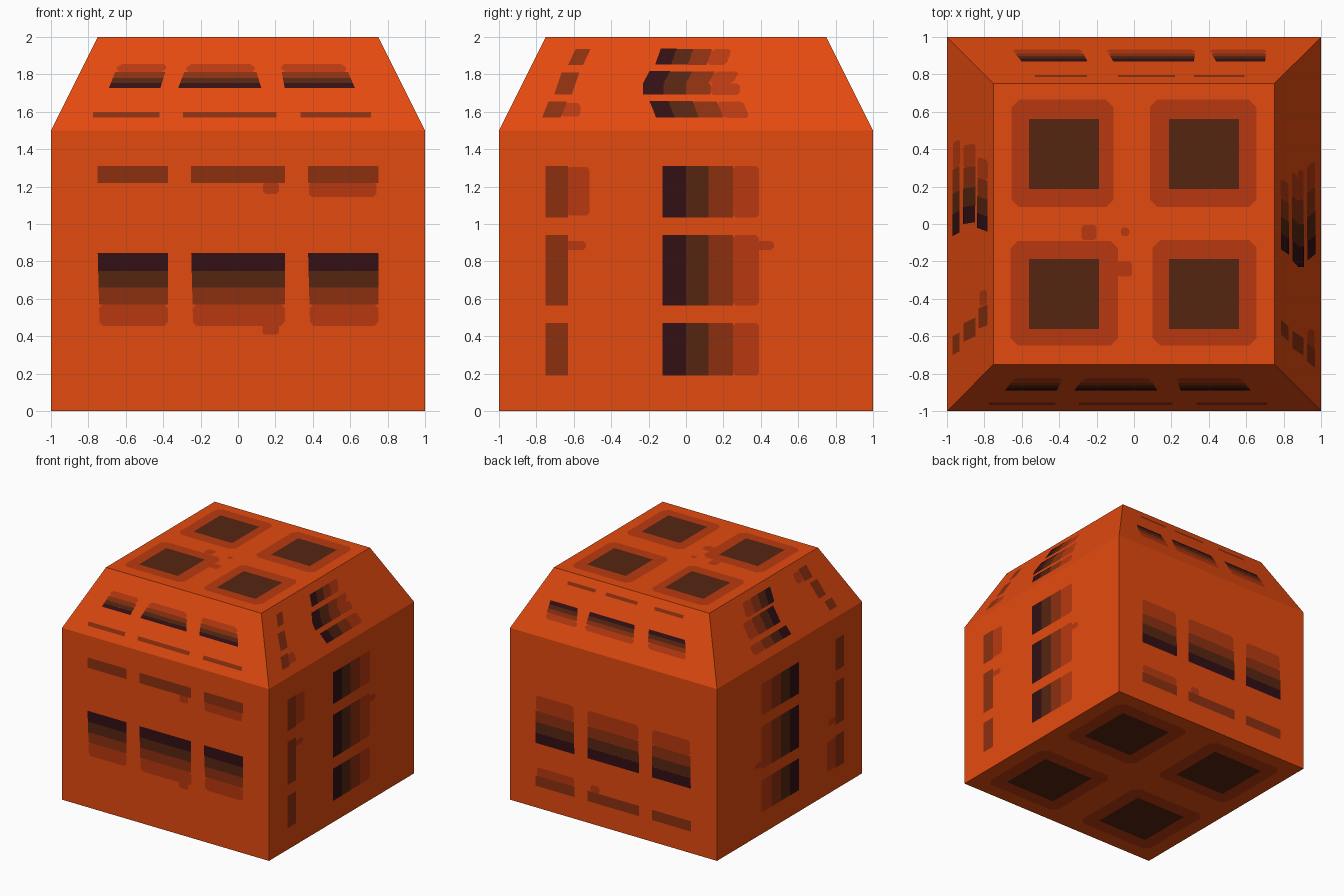
import bpy, bmesh
from mathutils import Vector

if "Cube" in bpy.data.objects:
    bpy.data.objects.remove(bpy.data.objects["Cube"])


def srgb(r, g, b):
    f = lambda c: c / 12.92 if c <= 0.04045 else ((c + 0.055) / 1.055) ** 2.4
    return tuple(f(c / 255) for c in (r, g, b)) + (1,)


def material(name, rgb):
    m = bpy.data.materials.new(name)
    m.diffuse_color = srgb(*rgb)
    m.use_nodes = True
    m.node_tree.nodes["Principled BSDF"].inputs["Base Color"].default_value = m.diffuse_color
    return m


ORANGE = material("orange", (228, 74, 15))
# stripe shades, darkest first
SHADES = [material("near black", (50, 16, 20)), material("dark brown", (86, 37, 16)),
          material("brown", (140, 48, 16)), material("rust", (184, 57, 16))]
BLACK, DARK, BROWN, RUST = range(4)


def make(name, verts, faces, mats, idx=None):
    me = bpy.data.meshes.new(name)
    me.from_pydata(verts, [], faces)
    for m in mats:
        me.materials.append(m)
    if idx:
        for p, i in zip(me.polygons, idx):
            p.material_index = i
    ob = bpy.data.objects.new(name, me)
    bpy.context.collection.objects.link(ob)
    return ob


# body: cube with sloped upper quarter
rings = [(1, 0), (1, 1.5), (0.75, 2)]
V = [(sx * r, sy * r, z) for r, z in rings for sx, sy in ((-1, -1), (1, -1), (1, 1), (-1, 1))]
F = [(3, 2, 1, 0), (8, 9, 10, 11)]
F += [(k + i, k + (i + 1) % 4, k + 4 + (i + 1) % 4, k + 4 + i) for k in (0, 4) for i in range(4)]
make("body", V, F, [ORANGE])

# painted marks, collected per side as thin plates
marks = {}
DIRS = {"front": (0, -1), "back": (0, 1), "right": (1, 0), "left": (-1, 0)}


def place(side, u, z):
    if side == "top":
        return Vector((u, z, 2)), Vector((0, 0, 1))
    if side == "bottom":
        return Vector((u, z, 0)), Vector((0, 0, -1))
    dx, dy = DIRS[side]
    p = 1 - max(0, z - 1.5) / 2
    n = Vector((dx, dy, 0.5 if z > 1.5 else 0)).normalized()
    return Vector((dx * p if dx else u, dy * p if dy else u, z)), n


def patch(side, u0, u1, z0, z1, shade, skl=0, skr=None, c=0):
    """Four-sided mark; skl/skr shift its top corners, c clips the corners."""
    skr = skl if skr is None else skr
    q = [(u0, z0), (u1, z0), (u1 + skr, z1), (u0 + skl, z1)]
    pts = []
    for i, p in enumerate(q):
        if c:
            for o in (q[i - 1], q[(i + 1) % 4]):
                d = Vector(o) - Vector(p)
                pts.append(tuple(Vector(p) + d.normalized() * c))
        else:
            pts.append(p)
    out = []
    for u, z in pts:
        p, n = place(side, u, z)
        out.append(p + n * (0.0045 - 0.001 * shade))
    if (out[1] - out[0]).cross(out[-1] - out[0]).dot(n) < 0:
        out.reverse()
    marks.setdefault(side, []).append((out, shade))


def stack(side, zs, a, b):
    """Bands stacked in z, darkest at zs[0]; a and b are the x ranges at each end."""
    at = lambda z: (z - zs[0]) / (zs[-1] - zs[0])
    for s in range(4):
        z0, z1 = sorted(zs[s:s + 2])
        t0, t1 = at(z0), at(z1)
        l0, l1 = (a[0] + (b[0] - a[0]) * t for t in (t0, t1))
        r0, r1 = (a[1] + (b[1] - a[1]) * t for t in (t0, t1))
        patch(side, l0, r0, z0, z1, s, l1 - l0, r1 - r0, 0.02 if s == RUST else 0)


def row(side, us, z0, z1, sk=0):
    """Bands side by side along y, darkest first."""
    for s in range(4):
        patch(side, us[s], us[s + 1], z0, z1, s, sk, None, 0.015 if s == RUST else 0)


# front wall and its upside-down copy on the back wall
COLS = [(-0.75, -0.375), (-0.25, 0.25), (0.375, 0.75)]
for u0, u1 in COLS:
    stack("front", [0.845, 0.75, 0.66, 0.57, 0.455], (u0, u1), (u0 + 0.01, u1))
    patch("front", u0, u1, 1.22, 1.31, BROWN)
    stack("back", [0.565, 0.656, 0.75, 0.845, 0.98], (u0, u1), (u0 + 0.01, u1))
    patch("back", u0, u1, 0.19, 0.28, BROWN)
for side, f in (("front", lambda z: z), ("back", lambda z: 1.5 - z)):
    for u0, u1, a, b in ((0.38, 0.74, 1.145, 1.225), (0.135, 0.22, 1.16, 1.225)):
        lo, hi = sorted((f(a), f(b)))
        patch(side, u0, u1, lo, hi, RUST, c=0.015)
patch("front", 0.13, 0.22, 0.41, 0.47, RUST, c=0.01)

# right wall and its upside-down copy on the left wall
for side, f in (("right", lambda z: z), ("left", lambda z: 1.5 - z)):
    for z0, z1 in ((0.19, 0.47), (0.565, 0.94), (1.035, 1.31)):
        row(side, [-0.125, 0, 0.12, 0.25, 0.39], z0, z1)
        patch(side, -0.75, -0.63, z0, z1, BROWN)
    for u0, u1, a, b in ((-0.64, -0.515, 1.045, 1.305), (-0.64, -0.535, 0.86, 0.91),
                         (0.38, 0.47, 0.86, 0.91)):
        lo, hi = sorted((f(a), f(b)))
        patch(side, u0, u1, lo, hi, RUST, c=0.015)

# front slope
zs = [1.725, 1.752, 1.78, 1.812, 1.855]
for a, b in (((-0.69, -0.415), (-0.64, -0.375)), ((-0.32, 0.125), (-0.27, 0.085)),
             ((0.28 - 0.03 + 0.0, 0.625), (0.225, 0.57))):
    stack("front", zs, a, b)
for u0, u1 in ((-0.775, -0.42), (-0.295, 0.205), (0.335, 0.71)):
    patch("front", u0, u1, 1.567, 1.597, BROWN)

# back slope
zs = [1.77, 1.74, 1.71, 1.68, 1.635]
for a, b in (((-0.60, -0.25), (-0.655, -0.28)), ((-0.11, 0.32), (-0.15, 0.33)),
             ((0.44, 0.70), (0.40, 0.71))):
    stack("back", zs, a, b)
for u0, u1 in ((-0.53, -0.25), (-0.085, 0.22), (0.32, 0.59)):
    patch("back", u0, u1, 1.91, 1.935, BROWN)

# right slope
row("right", [-0.165, -0.08, 0.01, 0.11, 0.215], 1.85, 1.935, 0.03)
row("right", [-0.23, -0.12, 0, 0.13, 0.29], 1.69, 1.75)
row("right", [-0.23, -0.12, 0, 0.12, 0.25], 1.75, 1.815, 0.035)
row("right", [-0.16, -0.06, 0.07, 0.2, 0.34], 1.567, 1.655, -0.035)
patch("right", -0.63, -0.55, 1.85, 1.935, BROWN, 0.04)
patch("right", -0.705, -0.61, 1.69, 1.81, BROWN, 0.04)
patch("right", -0.77, -0.67, 1.567, 1.655, BROWN, 0.035)
patch("right", -0.67, -0.565, 1.575, 1.645, RUST, 0, c=0.012)

# left slope
row("left", [-0.065, 0.05, 0.16, 0.29, 0.435], 1.565, 1.64, 0.02)
row("left", [0, 0.09, 0.19, 0.3, 0.42], 1.68, 1.81, 0.01)
row("left", [-0.02, 0.06, 0.15, 0.25, 0.36], 1.83, 1.94, -0.02)
patch("left", -0.7, -0.6, 1.565, 1.64, BROWN, 0.02)
patch("left", -0.63, -0.53, 1.68, 1.81, BROWN, 0.03)
patch("left", -0.56, -0.45, 1.84, 1.94, BROWN, 0.02)
patch("left", -0.44, -0.36, 1.85, 1.93, RUST, 0.01, c=0.012)

# roof and underside squares with rust halos
for u0, u1, v0, v1 in ((-0.655, -0.11, 0.09, 0.665), (0.085, 0.655, 0.09, 0.665),
                       (-0.66, -0.085, -0.65, -0.09), (0.1, 0.655, -0.65, -0.085)):
    patch("top", u0, u1, v0, v1, RUST, c=0.04)
for u0, v0, w in ((-0.28, -0.085, 0.08), (-0.07, -0.065, 0.045), (-0.09, -0.28, 0.08)):
    patch("top", u0, u0 + w, v0, v0 + w, RUST, c=0.012)
for sx in (-1, 1):
    for sy in (-1, 1):
        x, y = sx * 0.375, sy * 0.375
        patch("top", x - 0.187, x + 0.187, y - 0.187, y + 0.187, DARK)
        x, y = sx * 0.5, sy * 0.5
        patch("bottom", x - 0.25, x + 0.25, y - 0.25, y + 0.25, DARK)
        patch("bottom", x - 0.37, x + 0.37, y - 0.37, y + 0.37, RUST, c=0.05)

for side, polys in marks.items():
    verts, faces, idx = [], [], []
    for pts, shade in polys:
        faces.append(list(range(len(verts), len(verts) + len(pts))))
        verts += pts
        idx.append(shade)
    make(side + "_marks", verts, faces, SHADES, idx)
